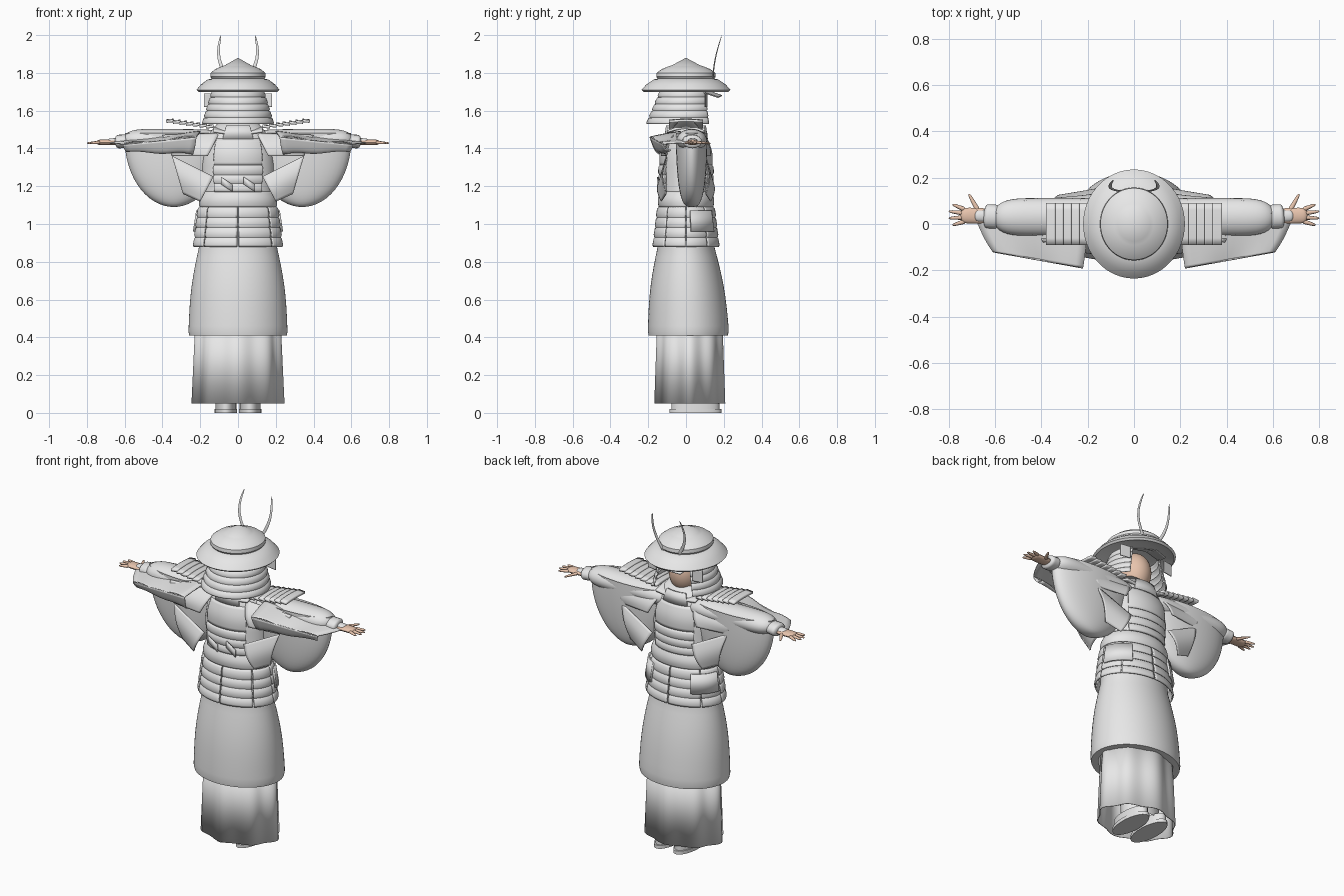
import bpy, bmesh, math
from mathutils import Vector

default_cube = bpy.data.objects.get("Cube")
if default_cube:
    bpy.data.objects.remove(default_cube, do_unlink=True)


def material(name, red, green, blue):
    made = bpy.data.materials.new(name)
    made.use_nodes = True
    colour = (red, green, blue, 1)
    made.diffuse_color = colour
    made.node_tree.nodes["Principled BSDF"].inputs["Base Color"].default_value = colour
    return made


GREY = material("light grey", 0.8, 0.8, 0.8)
SKIN = material("skin", 0.83, 0.57, 0.43)


def sheet(name, surface, columns, rows, paint=GREY, thickness=0):
    """Sweep surface(u, v) into a smooth mesh and merge its seams."""
    bm = bmesh.new()
    grid = [[bm.verts.new(surface(i / columns, j / rows)) for j in range(rows + 1)]
            for i in range(columns + 1)]
    for left, right in zip(grid, grid[1:]):
        for j in range(rows):
            bm.faces.new((left[j], right[j], right[j + 1], left[j + 1]))
    bmesh.ops.remove_doubles(bm, verts=bm.verts[:], dist=0.0002)
    bmesh.ops.recalc_face_normals(bm, faces=bm.faces[:])
    mesh = bpy.data.meshes.new(name)
    bm.to_mesh(mesh)
    bm.free()
    mesh.materials.append(paint)
    part = bpy.data.objects.new(name, mesh)
    bpy.context.collection.objects.link(part)
    if thickness:
        solid = part.modifiers.new("thickness", "SOLIDIFY")
        solid.thickness, solid.offset = thickness, 0
    bpy.ops.object.select_all(action="DESELECT")
    part.select_set(True)
    bpy.context.view_layer.objects.active = part
    bpy.ops.object.shade_smooth_by_angle(angle=math.radians(40))
    return part


def ring(height, half_width, half_depth, centre_y=0):
    return Vector((half_width, half_depth, centre_y, height))


def shell(name, rings, start=0, end=360, sides=64, paint=GREY, thickness=0, ripple=None):
    """Skin a stack of elliptical rings, over all or part of the turn."""
    def surface(u, v):
        half_width, half_depth, centre_y, height = rings[round(v * (len(rings) - 1))]
        angle = math.radians(start + (end - start) * u)
        swell = ripple(angle) if ripple else 1
        return (half_width * swell * math.cos(angle),
                centre_y + half_depth * swell * math.sin(angle), height)
    return sheet(name, surface, sides, len(rings) - 1, paint, thickness)


def between(top, bottom, bulge, steps=8):
    """Rings from top to bottom, swelling in the middle."""
    return [top.lerp(bottom, i / steps) + ring(0, bulge, bulge) * math.sin(math.pi * i / steps)
            for i in range(steps + 1)]


def lames(top, bottom, count, lip=0.01):
    """Rings for overlapping armour strips."""
    rings = []
    for i in range(count):
        for part, grow in ((0, 0), (0.2, 0.8), (0.8, 1), (1, 0.6)):
            rings.append(top.lerp(bottom, (i + part) / count) + ring(0, lip, lip) * grow)
    return rings


def ball(name, centre, radii, paint=GREY, highest=90, fullness=1, steps=16):
    """Ellipsoid cut off at a latitude; low fullness squares its depth."""
    rings = []
    for i in range(steps + 1):
        latitude = math.radians(highest - (highest + 90) * i / steps)
        spread = max(math.cos(latitude), 0)
        rings.append(ring(radii.z * math.sin(latitude), radii.x * spread, radii.y * spread ** fullness))
    shell(name, rings, sides=40, paint=paint).location = centre


def capsule(t):
    return math.sqrt(1 - abs(2 * t - 1) ** 6)


def taper(t):
    return capsule(t) * (1 - t / 2)


def limb(name, start, end, width, height, shape=capsule, bend=Vector(), paint=GREY, sides=16):
    """Closed tube whose thickness follows shape(t)."""
    along = (end - start).normalized()
    reference = Vector((0, 1, 0)) if abs(along.z) > abs(along.x) else Vector((0, 0, 1))
    across = along.cross(reference).normalized()
    upward = across.cross(along)

    def surface(u, v):
        t = (1 - math.cos(math.pi * v)) / 2
        turn = 2 * math.pi * u
        spoke = across * width * math.cos(turn) + upward * height * math.sin(turn)
        return start.lerp(end, t) + bend * math.sin(math.pi * t) + spoke * shape(t)
    sheet(name, surface, sides, sides, paint)


def cloth(name, a, b, c, d, bulge=Vector(), waves=0, thickness=0.006, cells=12):
    """Four-cornered panel with a bulge, and ripples along edge d to c."""
    def surface(u, v):
        fold = Vector((0, 0, waves * v * math.sin(9 * u)))
        return a.lerp(b, u).lerp(d.lerp(c, u), v) + fold + bulge * math.sin(math.pi * v)
    sheet(name, surface, cells, cells, GREY, thickness)


# Shared body sections
collar = ring(1.55, 0.09, 0.07)
shoulder = ring(1.45, 0.17, 0.11)
chest = ring(1.31, 0.19, 0.135)
belly = ring(1.17, 0.18, 0.13)
waist = ring(1.09, 0.2, 0.14)
hip = ring(0.88, 0.226, 0.165)
hem = ring(0.46, 0.261, 0.213, 0.012)

# Hat: pointed top, rounded crown, sloping brim, hollow underside
hat_outline = [(1.88, 0), (1.84, 0.07), (1.835, 0.085), (1.82, 0.12), (1.8, 0.145), (1.78, 0.147),
               (1.77, 0.14), (1.765, 0.16), (1.74, 0.195), (1.71, 0.22), (1.7, 0.21), (1.73, 0.13), (1.73, 0)]
shell("hat", [ring(height, radius, radius * 1.07) for height, radius in hat_outline])

# Head, neck and the neck guard that opens around the face
ball("head", Vector((0, 0, 1.61)), Vector((0.09, 0.1, 0.12)), SKIN)
shell("neck", [ring(1.58, 0.06, 0.06), ring(1.46, 0.06, 0.06)], paint=SKIN)
shell("neck_guard", lames(ring(1.71, 0.125, 0.125), ring(1.53, 0.18, 0.18, -0.02), 5),
      start=132, end=408, thickness=0.006)

# Torso, belt and the armour on chest and back
shell("torso", [collar, shoulder, chest, belly, waist], thickness=0.008)
shell("belt", between(belly, waist, 0.01), thickness=0.008)
for name, middle in (("back", -90), ("chest", 90)):
    first, last = middle - 41, middle + 41
    shell(name + "_armour", lames(chest, belly, 3), first, last, thickness=0.008)
    shell(name + "_armour_arch", between(chest, shoulder, 0.012), first, last, thickness=0.008)
    shell(name + "_yoke", [shoulder, ring(1.52, 0.13, 0.1)], middle - 28, middle + 28, thickness=0.012)

# Waist plates, split into panels around the body
seams = (-90, -40, 0, 40, 90, 140, 180, 220, 270)
for number, (first, last) in enumerate(zip(seams, seams[1:]), 1):
    shell(f"waist_plate_{number}", lames(waist, hip, 4), first + 1, last - 1, sides=14, thickness=0.008)

# Overskirt with rolled hem, pleated underskirt, hidden legs
rolled_edge = [ring(0.43, 0.262, 0.213, 0.012), ring(0.41, 0.258, 0.21, 0.012), ring(0.41, 0.22, 0.17, 0.012)]
shell("overskirt", [belly] + between(hip - ring(0, 0.02, 0.015), hem, 0.012) + rolled_edge)
shell("underskirt", [ring(0.5, 0.21, 0.16, 0.02), ring(0.05, 0.23, 0.175, 0.02)], sides=128, thickness=0.005,
      ripple=lambda angle: 1 + 0.04 * math.cos(8 * angle) + 0.02 * math.cos(4 * angle))
shell("legs", [ring(0.45, 0.13, 0.1, 0.04), ring(0.05, 0.11, 0.09, 0.05)])

for sign, side in ((1, "left_"), (-1, "right_")):
    def at(x, y, z):
        return Vector((sign * x, y, z))

    # Curved crest horn
    limb(side + "horn", at(0.04, 0.14, 1.75), at(0.09, 0.19, 2), 0.011, 0.004, taper,
         bend=at(0.035, -0.01, 0), sides=12)

    # Small flap beside the face, and the peak above it
    flap_root, flap_tip = at(0.12, 0.11, 1.69), at(0.18, 0.1, 1.69)
    drop = Vector((0, 0, -0.07))
    cloth(side + "face_flap", flap_root, flap_tip, flap_tip + drop, flap_root + drop)
    cloth(side + "peak", at(0, 0.1, 1.71), at(0.11, 0.08, 1.7), at(0.08, 0.17, 1.67), at(0, 0.19, 1.68))

    # Arm sleeve, cuff and hanging sleeve bag
    wrist = at(0.65, 0.035, 1.435)
    limb(side + "sleeve", at(0.05, 0.03, 1.44), at(0.61, 0.03, 1.445), 0.082, 0.06, sides=28)
    limb(side + "cuff", at(0.58, 0.03, 1.44), wrist, 0.052, 0.036)
    ball(side + "sleeve_bag", at(0.34, 0.03, 1.45), Vector((0.26, 0.083, 0.36)), highest=5, fullness=0.6)

    # Loose cloth folded in front of and behind the sleeve
    armpit, cuff_edge = at(0.2, -0.03, 1.49), at(0.68, 0.01, 1.43)
    drape_inner, drape_outer = at(0.22, -0.19, 1.46), at(0.61, -0.12, 1.42)
    fold_inner, fold_outer = at(0.24, -0.14, 1.37), at(0.58, -0.08, 1.39)
    sag = Vector((0, 0, -0.02))
    cloth(side + "sleeve_drape", armpit, cuff_edge, drape_outer, drape_inner, Vector((0, -0.01, 0)), waves=0.008)
    cloth(side + "drape_fold", drape_inner, drape_outer, fold_outer, fold_inner, sag, waves=0.006)
    for face, depth in (("back_", -1), ("front_", 1)):
        y = 0.13 * depth
        outward = Vector((0, 0.02 * depth, 0))
        cloth(side + face + "pointed_fold", at(0.13, y, 1.25), at(0.35, y * 0.8, 1.36),
              at(0.29, y * 0.8, 1.16), at(0.2, y, 1.12), outward)
        cloth(side + face + "shoulder_cloth", at(0.1, y / 2, 1.48), at(0.4, y / 2, 1.47),
              at(0.35, y * 0.8, 1.36), at(0.16, y, 1.36), outward)
    cloth(side + "shoulder_strap", at(0.06, -0.1, 1.48), at(0.13, -0.1, 1.49),
          at(0.13, 0.1, 1.49), at(0.06, 0.1, 1.48), -sag, thickness=0.012)

    # Stepped shoulder plates
    for number in range(7):
        x, z = 0.13 + 0.035 * number, 1.51 + 0.005 * number
        cloth(f"{side}shoulder_plate_{number + 1}", at(x, -0.09, z + 0.006), at(x + 0.04, -0.09, z + 0.002),
              at(x + 0.04, 0.09, z + 0.002), at(x, 0.09, z + 0.006), -sag / 4, thickness=0.014, cells=6)

    # Hand with wrist guard, thumb and fanned fingers
    knuckles = at(0.73, 0.037, 1.432)
    limb(side + "palm", at(0.63, 0.035, 1.432), at(0.75, 0.037, 1.432), 0.034, 0.015, paint=SKIN)
    limb(side + "wrist_guard", at(0.6, 0.035, 1.44), at(0.69, 0.035, 1.44), 0.025, 0.014)
    limb(side + "thumb", at(0.67, 0.05, 1.432), at(0.714, 0.13, 1.427), 0.012, 0.01, taper, paint=SKIN, sides=10)
    for number in range(4):
        fan = number - 1.5
        tip = at(0.803 - 0.008 * fan * fan, 0.04 - 0.03 * fan, 1.428)
        limb(f"{side}finger_{number + 1}", knuckles + Vector((0, -0.017 * fan, 0)), tip,
             0.011, 0.01, taper, paint=SKIN, sides=10)

    # Curved plate over the hip
    middle = 90 - sign * 58
    shell(side + "hip_plate", [ring(1.07, 0.218, 0.158), ring(0.96, 0.235, 0.175)],
          middle - 24, middle + 24, thickness=0.012)

    # Sandal and foot
    for name, low, high, size in (("sandal", 0, 0.02, 1), ("foot", 0.02, 0.06, 0.92)):
        half_width, half_length = 0.06 * size, 0.138 * size
        foot = [ring(low, 0, 0), ring(low, half_width, half_length),
                ring(high, half_width, half_length), ring(high, 0, 0)]
        shell(side + name, foot, sides=28).location = at(0.064, 0.05, 0)

    # Tilted tag on the belt
    tag_left, tag_right = Vector((-0.03, 0, 0.02)), Vector((0.03, 0, -0.02))
    tag_top, tag_bottom = at(0.06, -0.15, 1.23), at(0.06, -0.15, 1.19)
    cloth(side + "belt_tag", tag_top + tag_left, tag_top + tag_right, tag_bottom + tag_right,
          tag_bottom + tag_left, thickness=0.008, cells=2)
